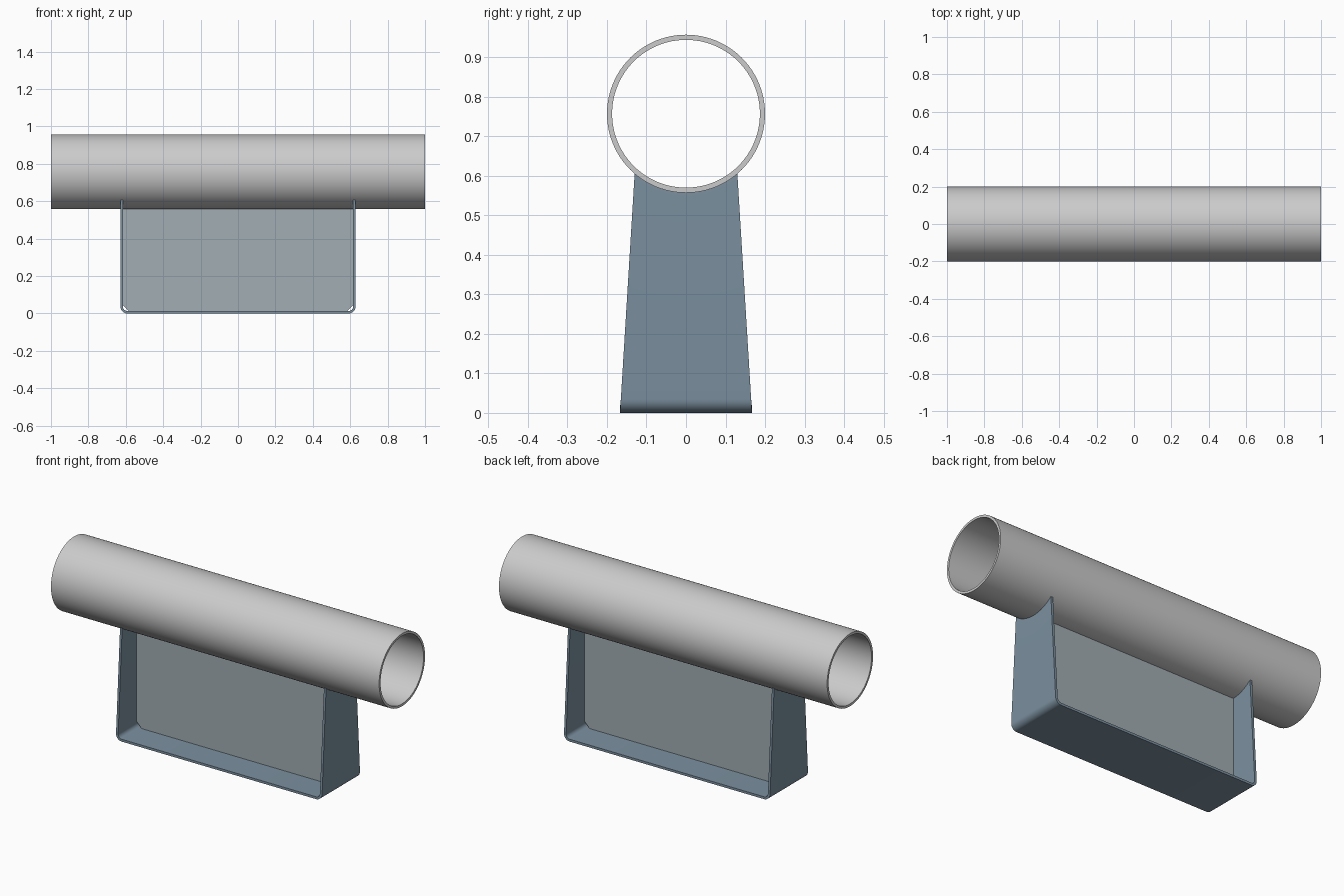
import bpy, bmesh, math

if "Cube" in bpy.data.objects:
    bpy.data.objects.remove(bpy.data.objects["Cube"])

R, PIPE_Z, WALL = 0.2, 0.757, 0.013      # pipe radius, axis height, wall
HALF_X, BEND, PLATE = 0.628, 0.035, 0.013
W_BOTTOM, W_TOP = 0.167, 0.13


def material(name, rgb):
    m = bpy.data.materials.new(name)
    m.diffuse_color = (*rgb, 1)
    m.use_nodes = True
    m.node_tree.nodes["Principled BSDF"].inputs["Base Color"].default_value = m.diffuse_color
    return m


def add_object(name, bm, thickness, offset, mat=None):
    """Turn a sheet into a solid plate with crisp edges."""
    me = bpy.data.meshes.new(name)
    bm.to_mesh(me)
    bm.free()
    ob = bpy.data.objects.new(name, me)
    bpy.context.collection.objects.link(ob)
    if mat:
        me.materials.append(mat)
    bpy.ops.object.select_all(action='DESELECT')
    ob.select_set(True)
    bpy.context.view_layer.objects.active = ob
    mod = ob.modifiers.new("thickness", 'SOLIDIFY')
    mod.thickness, mod.offset, mod.use_even_offset = thickness, offset, True
    bpy.ops.object.modifier_apply(modifier=mod.name)
    bpy.ops.object.shade_smooth_by_angle(angle=math.radians(30))
    return ob


def sheet(rows, closed=False):
    """Quad sheet through rows of points."""
    bm = bmesh.new()
    grid = [[bm.verts.new(p) for p in row] for row in rows]
    n = len(grid[0])
    for a, b in zip(grid, grid[1:]):
        for j in range(n if closed else n - 1):
            k = (j + 1) % n
            bm.faces.new((a[j], a[k], b[k], b[j]))
    return bm


# Pipe: open tube along x
SEG = 96
ring = [(R * math.cos(2 * math.pi * i / SEG), PIPE_Z + R * math.sin(2 * math.pi * i / SEG))
        for i in range(SEG)]
add_object("pipe", sheet([[(x, y, z) for y, z in ring] for x in (-1, 1)], True), WALL, -1)

# Saddle bracket: bent U plate, tapered legs with tops coped to the pipe
COLS = 24
ts = [-1 + 2 * j / COLS for j in range(COLS + 1)]
z_top = PIPE_Z - math.sqrt(R * R - W_TOP ** 2)


def half_width(z):
    return W_BOTTOM + (W_TOP - W_BOTTOM) * z / z_top


def leg_rows(side):
    rows = [[(side * HALF_X, W_TOP * t, PIPE_Z - math.sqrt(R * R - (W_TOP * t) ** 2)) for t in ts]]
    for i in range(9):
        a = math.pi / 2 * i / 8
        x = HALF_X - BEND + BEND * math.cos(a)
        z = BEND - BEND * math.sin(a)
        rows.append([(side * x, half_width(z) * t, z) for t in ts])
    return rows


add_object("saddle_bracket", sheet(leg_rows(-1) + leg_rows(1)[::-1]), PLATE, -1,
           material("bracket_blue_grey", (0.2, 0.28, 0.35)))

# Web: centre plate with clipped lower corners
x, z0, z1, c = HALF_X - PLATE, PLATE, PIPE_Z - R, 0.032
bm = bmesh.new()
bm.faces.new([bm.verts.new((px, 0, pz)) for px, pz in
              [(-x + c, z0), (x - c, z0), (x, z0 + c), (x, z1), (-x, z1), (-x, z0 + c)]])
add_object("centre_web", bm, PLATE, 0, material("web_grey", (0.36, 0.42, 0.45)))
